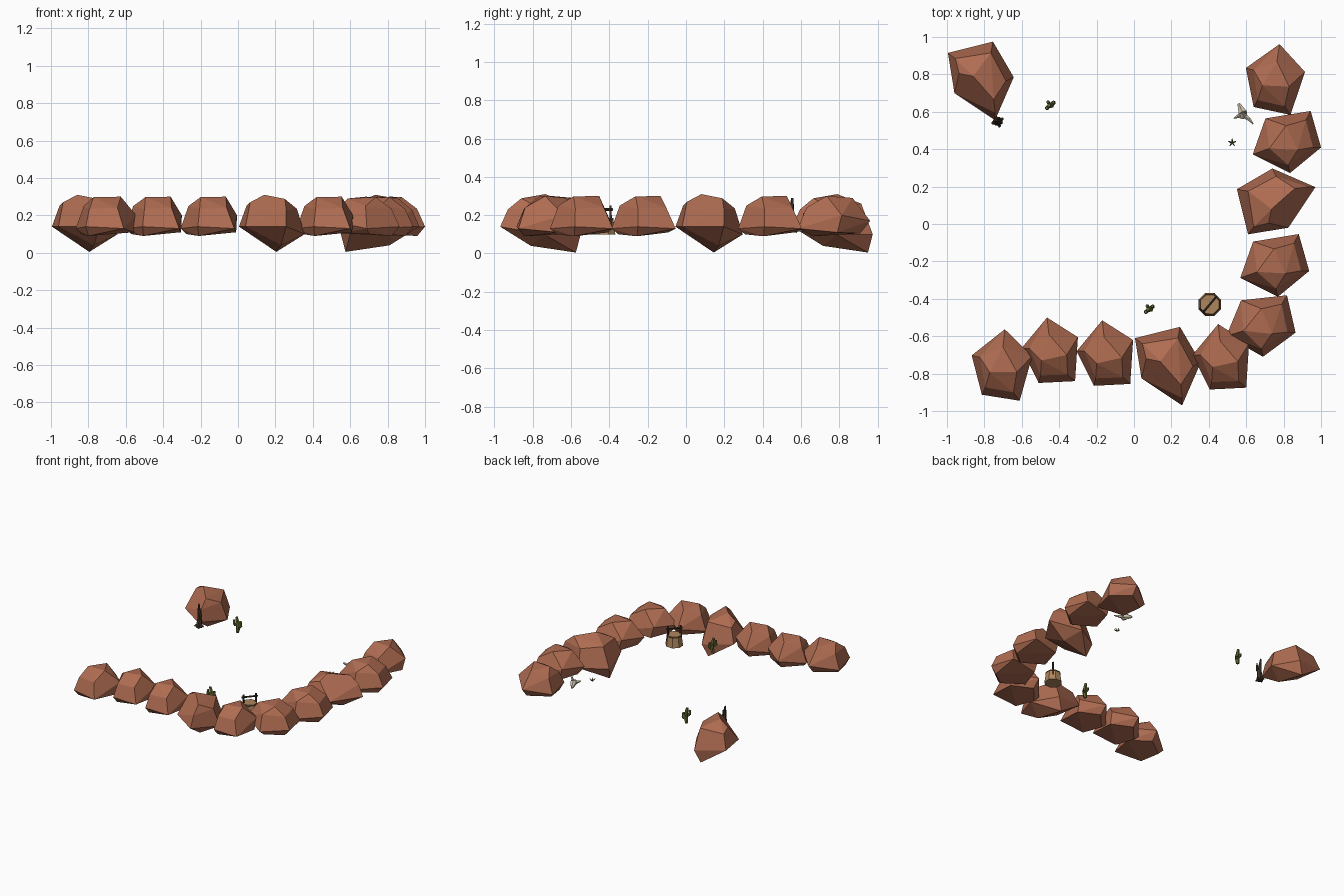
import bpy, bmesh, math
from mathutils import Vector, Matrix

cube = bpy.data.objects.get("Cube")
if cube:
    bpy.data.objects.remove(cube)


def material(name, rgb):
    m = bpy.data.materials.new(name)
    m.use_nodes = True
    m.diffuse_color = (*rgb, 1)
    m.node_tree.nodes["Principled BSDF"].inputs["Base Color"].default_value = (*rgb, 1)
    return m


RED_ROCK = material("red_rock", (0.43, 0.15, 0.083))
TAN_WOOD = material("tan_wood", (0.42, 0.24, 0.11))
DARK_WOOD = material("dark_wood", (0.055, 0.034, 0.022))
CACTUS = material("cactus_green", (0.15, 0.17, 0.04))
BONE = material("bone", (0.62, 0.54, 0.43))
GRASS = material("dry_green", (0.15, 0.17, 0.06))


def finish(bm, name, mat, loc=(0, 0, 0), turn=0, scale=1):
    mesh = bpy.data.meshes.new(name)
    bmesh.ops.recalc_face_normals(bm, faces=bm.faces[:])
    bm.to_mesh(mesh)
    bm.free()
    mesh.materials.append(mat)
    obj = bpy.data.objects.new(name, mesh)
    obj.location = loc
    obj.rotation_euler.z = math.radians(turn)
    obj.scale = (scale, scale, 1)
    bpy.context.collection.objects.link(obj)
    return obj


def rod(bm, a, b, r1, r2, sides=6):
    """Tapered rod from a to b."""
    a, b = Vector(a), Vector(b)
    turn = (b - a).to_track_quat('Z', 'Y').to_matrix().to_4x4()
    bmesh.ops.create_cone(bm, cap_ends=True, segments=sides, radius1=r1, radius2=r2,
                          depth=(b - a).length,
                          matrix=Matrix.Translation((a + b) / 2) @ turn)


def limb(bm, points, radii, sides=6):
    for i in range(len(points) - 1):
        rod(bm, points[i], points[i + 1], radii[i], radii[i + 1], sides)


def rock(name, points, loc, turn, scale=1):
    bm = bmesh.new()
    for p in points:
        bm.verts.new(p)
    bmesh.ops.convex_hull(bm, input=bm.verts[:])
    junk = [v for v in bm.verts if not v.link_faces]
    bmesh.ops.delete(bm, geom=junk, context='VERTS')
    bmesh.ops.dissolve_limit(bm, angle_limit=math.radians(8),
                             verts=bm.verts[:], edges=bm.edges[:])
    return finish(bm, name, RED_ROCK, (*loc, 0), turn, scale)


# Boulder with a deep pointed base
DEEP = [(-.165, .15, .14), (.076, .21, .10), (.187, .02, .1), (.087, -.21, .14),
        (-.13, -.065, .14), (.035, .185, .005), (.06, -.05, .04),
        (-.03, .025, .31), (.08, -.1, .288), (-.125, .12, .25), (.145, 0, .235),
        (.065, .15, .26), (-.105, .04, .27), (.088, -.17, .23)]
for i, (x, y, t) in enumerate([(.17, -.76, 0), (-.83, .765, 0), (.76, .11, 90)]):
    rock(f"deep_boulder_{i + 1}", DEEP, (x, y), t)

# Flat based boulder
FLAT = [(-.01, .18, .17), (.155, .075, .2), (.14, -.16, .13), (-.055, -.17, .14),
        (-.147, .015, .13), (.15, .05, .11), (-.05, -.13, .09), (-.115, 0, .1), (0, .13, .105),
        (-.04, -.05, .298), (.095, -.02, .3), (.1, -.125, .24), (0, .09, .29),
        (-.105, .015, .25), (-.045, -.13, .235)]
SPOTS = [(-.72, -.75, -12, 1.05), (-.455, -.68, 0, 1), (-.16, -.695, 0, 1),
         (.46, -.715, 0, 1), (.678, -.555, 100, 1.05), (.75, -.235, 103, 1.05),
         (.815, .425, 103, 1.04), (.74, .78, -15, 1.03)]
for i, (x, y, t, s) in enumerate(SPOTS):
    rock(f"flat_boulder_{i + 1}", FLAT, (x, y), t, s)

# Well: tapered plank tub, thin hoops, two posts and a crossbar
well = (.405, -.43, .1)
bm = bmesh.new()
rod(bm, (0, 0, 0), (0, 0, .085), .066, .054, 8)
finish(bm, "well_tub", TAN_WOOD, well, 22)
bm = bmesh.new()
for i in range(8):
    a, b = math.tau * (i + .5) / 8, math.tau * (i + 1.5) / 8
    rod(bm, (.054 * math.cos(a), .054 * math.sin(a), .078),
        (.054 * math.cos(b), .054 * math.sin(b), .078), .003, .003, 4)
finish(bm, "well_hoop", DARK_WOOD, well)
bm = bmesh.new()
for side in (-1, 1):
    rod(bm, (side * .05, 0, .04), (side * .046, 0, .15), .008, .007, 4)
rod(bm, (-.06, 0, .13), (.06, 0, .13), .007, .007, 6)
finish(bm, "well_posts", DARK_WOOD, well, 50)

# Cacti: stout bent trunk with raised arms
for i, (x, y) in enumerate([(-.45, .635), (.08, -.455)]):
    bm = bmesh.new()
    limb(bm, [(0, 0, 0), (.008, 0, .05), (-.006, 0, .12)], [.013, .017, .01])
    limb(bm, [(0, 0, .035), (.022, .01, .045), (.02, .012, .085)], [.01, .012, .008])
    limb(bm, [(0, 0, .055), (-.018, -.012, .065), (-.02, -.012, .1)], [.01, .012, .008])
    limb(bm, [(0, 0, .05), (-.006, .018, .06), (-.008, .018, .08)], [.009, .01, .007])
    finish(bm, f"cactus_{i + 1}", CACTUS, (x, y, .11), 10)

# Dead tree with a forked top and roots
bm = bmesh.new()
limb(bm, [(0, 0, 0), (.004, 0, .08), (-.006, .005, .18)], [.026, .016, .006], 6)
limb(bm, [(0, 0, .06), (.02, -.008, .09), (.02, -.008, .14)], [.012, .01, .004], 5)
for i in range(4):
    a = math.tau * i / 4 + .4
    rod(bm, (0, 0, .02), (.033 * math.cos(a), .033 * math.sin(a), .004), .014, .007, 4)
finish(bm, "dead_tree", DARK_WOOD, (-.73, .55, .11))

# Horned skull
bm = bmesh.new()
limb(bm, [(0, -.02, .025), (0, .008, .03), (-.022, .058, .012)], [.018, .026, .008])
for x, y in ((-.048, -.02), (.055, -.05)):
    limb(bm, [(0, 0, .03), (x * .6, y * .5, .036), (x, y, .045)], [.014, .01, .003], 5)
finish(bm, "skull", BONE, (.582, .585, .11))

# Small dry tuft
bm = bmesh.new()
for i in range(5):
    a = math.tau * i / 5 + .3
    rod(bm, (0, 0, 0), (.022 * math.cos(a), .022 * math.sin(a), .014), .006, .002, 4)
finish(bm, "dry_tuft", GRASS, (.525, .435, .11))
